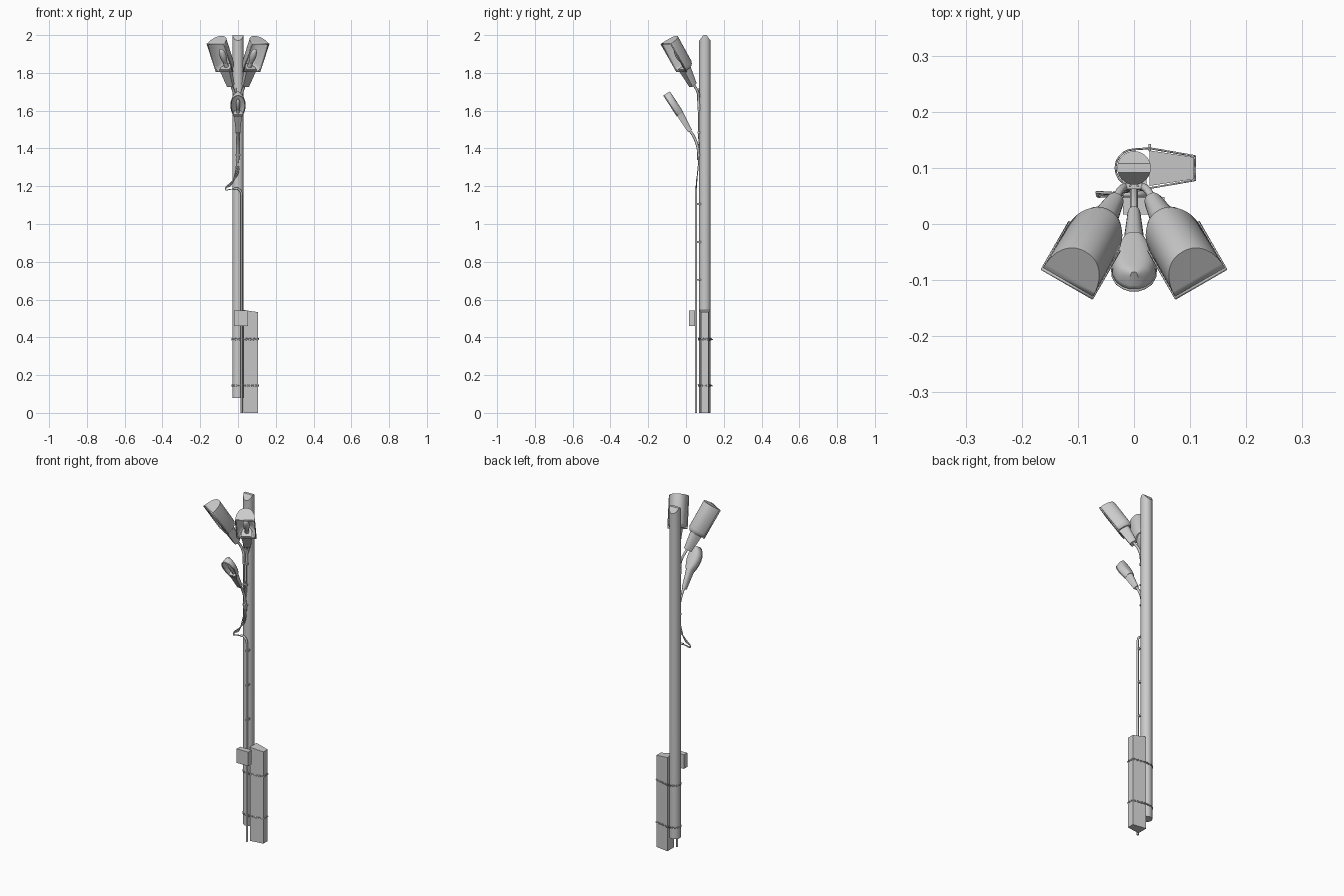
import bpy, bmesh, math
from mathutils import Vector, Matrix

if "Cube" in bpy.data.objects:
    bpy.data.objects.remove(bpy.data.objects["Cube"])


def finish(name, bm, smooth=True, solid=0):
    bmesh.ops.recalc_face_normals(bm, faces=bm.faces)
    me = bpy.data.meshes.new(name)
    bm.to_mesh(me)
    bm.free()
    ob = bpy.data.objects.new(name, me)
    bpy.context.collection.objects.link(ob)
    if solid:
        m = ob.modifiers.new("thickness", 'SOLIDIFY')
        m.thickness, m.offset = solid, 0
    if smooth:
        bpy.ops.object.select_all(action='DESELECT')
        ob.select_set(True)
        bpy.context.view_layer.objects.active = ob
        bpy.ops.object.shade_smooth_by_angle(angle=math.radians(35))
    return ob


def box(name, lo, hi):
    bm = bmesh.new()
    lo, hi = Vector(lo), Vector(hi)
    bmesh.ops.create_cube(bm, size=1, matrix=Matrix.Translation((lo + hi) / 2) @ Matrix.Diagonal((*(hi - lo), 1)))
    return finish(name, bm, False)


def tube(name, pts, r, cyclic=False, smooth=False, res=2):
    cu = bpy.data.curves.new(name, 'CURVE')
    cu.dimensions, cu.bevel_depth, cu.bevel_resolution = '3D', r, res
    cu.use_fill_caps = True
    if smooth:
        sp = cu.splines.new('BEZIER')
        sp.bezier_points.add(len(pts) - 1)
        for b, p in zip(sp.bezier_points, pts):
            b.co = p
            b.handle_left_type = b.handle_right_type = 'AUTO'
        sp.resolution_u = 6
    else:
        sp = cu.splines.new('POLY')
        sp.points.add(len(pts) - 1)
        for q, p in zip(sp.points, pts):
            q.co = (*p, 1)
    sp.use_cyclic_u = cyclic
    ob = bpy.data.objects.new(name, cu)
    bpy.context.collection.objects.link(ob)
    return ob


# Round pole with a two-sided sloping top
bm = bmesh.new()
bmesh.ops.create_cone(bm, cap_ends=True, segments=32, radius1=.03, radius2=.03, depth=1.92,
                      matrix=Matrix.Translation((0, .1, 1.04)))
for s in (-1, 1):
    cut = bmesh.ops.bisect_plane(bm, geom=bm.verts[:] + bm.edges[:] + bm.faces[:], clear_outer=True,
                                 plane_co=(0, .1 + s * .008, 2), plane_no=(0, s * .8, .6))
    bmesh.ops.edgeloop_fill(bm, edges=[e for e in cut['geom_cut'] if isinstance(e, bmesh.types.BMEdge)])
finish("pole", bm)

# Tapered ground stub with a slanted top
section = [(.028, .068), (.107, .08), (.107, .119), (.028, .131)]
bm = bmesh.new()
low = [bm.verts.new((x, y, 0)) for x, y in section]
top = [bm.verts.new((x, y, .545 - .15 * (x - .028))) for x, y in section]
bm.faces.new(low)
bm.faces.new(top)
for i in range(4):
    j = (i + 1) % 4
    bm.faces.new((low[i], low[j], top[j], top[i]))
finish("ground_stub", bm, False)

# Twisted wire ties around the pole and stub
outline = [Vector((.033 * math.cos(a), .1 + .033 * math.sin(a), 0))
           for a in [math.radians(90 + 180 * i / 10) for i in range(11)]]
outline += [Vector(p) for p in ((.028, .064, 0), (.109, .078, 0), (.109, .121, 0), (.028, .135, 0))]
path = []
for i, p in enumerate(outline):
    q = outline[(i + 1) % len(outline)]
    n = max(1, round((q - p).length / .005))
    path += [p.lerp(q, k / n) for k in range(n)]
for z in (.145, .39):
    for k in range(2):
        pts = [(p.x, p.y, z + .004 * math.sin(i * .8 + k * math.pi)) for i, p in enumerate(path)]
        tube("wire_tie", pts, .0018, True, res=1)
    tube("tie_end", [(.028, .13, z), (.028, .142, z - .002)], .0025, res=1)
    tube("tie_knot", [(.02, .067, z - .006), (.02, .064, z + .008)], .0025, res=1)

# Switch box, conduit and clips
box("switch_box", (-.02, .017, .46), (.054, .048, .542))
tube("conduit", [(.02, .053, 0), (.02, .053, 1.155), (.014, .053, 1.175), (0, .053, 1.187), (-.02, .053, 1.188)], .006)
for z in (.7, .9, 1.1):
    box("conduit_clip", (.012, .052, z), (.022, .08, z + .01))

# Cables drooping from the conduit and climbing the pole
for dx, zt in ((-.007, 1.72), (0, 1.5), (.007, 1.72)):
    tube("cable", [(-.01, .053, 1.188), (-.045, .053 + dx / 3, 1.183), (-.065, .053 + dx / 2, 1.182),
                   (-.035, .055, 1.215 + dx), (-.01 + dx, .06, 1.26), (dx, .067, 1.34),
                   (dx, .067, 1.5), (dx, .068, zt)], .0025, smooth=True, res=1)
for z in (1.36, 1.48, 1.6, 1.68):
    box("cable_clip", (-.014, .062, z), (.014, .078, z + .01))

EL = math.radians(57)


def lamp_frame(phi, s, z):
    h = Vector((math.sin(phi), -math.cos(phi), 0))
    up = Vector((0, 0, 1))
    u = h * math.cos(EL) + up * math.sin(EL)
    n = h * math.sin(EL) - up * math.cos(EL)
    side = Vector((math.cos(phi), math.sin(phi), 0))
    base = Vector((0, .1, z)) + h * s
    return lambda x, d, t: base + side * x + n * d + u * t


def loft(name, place, rows, power, closed, solid=0):
    # rows: along, half width, front, back; D-shaped cross-sections
    bm = bmesh.new()
    rings = []
    N = 20
    for t, w, f, b in rows:
        ring = []
        for i in range(N + 1):
            a = math.pi * i / N
            c, s = math.cos(a), max(0, math.sin(a))
            x = math.copysign(abs(c) ** power, c) * w
            ring.append(bm.verts.new(place(x, f + (b - f) * s ** power, t)))
        rings.append(ring)
    for r, q in zip(rings, rings[1:]):
        for i in range(N + (1 if closed else 0)):
            j = (i + 1) % (N + 1)
            bm.faces.new((r[i], r[j], q[j], q[i]))
    bm.faces.new(rings[0])
    bm.faces.new(rings[-1])
    return finish(name, bm, True, solid)


def bulb(name, place, d, t0, length, r):
    tube(name + "_socket", [place(0, d, t0), place(0, d, t0 + length * .3)], r * .7)
    prof = [(.3, .6), (.45, .85), (.65, 1), (.85, .85), (.96, .5), (1, .05)]
    bm = bmesh.new()
    rings = [[bm.verts.new(place(r * k * math.cos(a), d + r * k * math.sin(a), t0 + length * t))
              for a in [math.tau * i / 12 for i in range(12)]] for t, k in prof]
    for a, b in zip(rings, rings[1:]):
        for i in range(12):
            j = (i + 1) % 12
            bm.faces.new((a[i], a[j], b[j], b[i]))
    bm.faces.new(rings[0])
    bm.faces.new(rings[-1])
    finish(name, bm)


# Two large open-faced lamps, mirrored left and right
for s in (-1, 1):
    P = lamp_frame(s * math.radians(30), .072, 1.735)
    loft("large_lamp_neck", P, [(0, .018, .016, -.022), (.11, .03, .018, -.04)], .8, True)
    loft("large_lamp_hood", P, [(.1, .036, .02, -.044), (.108, .044, .02, -.05), (.12, .049, .02, -.054),
                                (.272, .05, .02, -.056)], .9, False, .004)
    tube("large_lamp_rim", [P(-.051, .02, .1), P(.051, .02, .1), P(.051, .02, .272), P(-.051, .02, .272)],
         .004, True)
    bulb("large_bulb", P, -.012, .1, .12, .018)
    tube("large_lamp_arm", [(s * .01, .069, 1.6), (s * .01, .066, 1.66), P(0, -.003, -.05), P(0, -.003, .02)],
         .007, smooth=True)

# Small rounded lamp in the middle
P = lamp_frame(0, .082, 1.49)
loft("small_lamp_neck", P, [(0, .012, .008, -.016), (.09, .019, .01, -.026), (.115, .024, .01, -.028)], .8, True)
rows = [(.105, .021), (.12, .028), (.14, .034), (.165, .038), (.19, .037), (.212, .03), (.226, .019), (.233, .008)]
loft("small_lamp_hood", P, [(t, w, .01, -.028) for t, w in rows], .7, False, .003)
tube("small_lamp_rim", [P(w, .01, t) for t, w in rows] + [P(-w, .01, t) for t, w in rows[::-1]], .003, True)
bulb("small_bulb", P, -.007, .11, .09, .012)
tube("small_lamp_arm", [(0, .066, 1.34), (0, .063, 1.4), P(0, -.004, -.04), P(0, -.004, .02)], .007, smooth=True)
